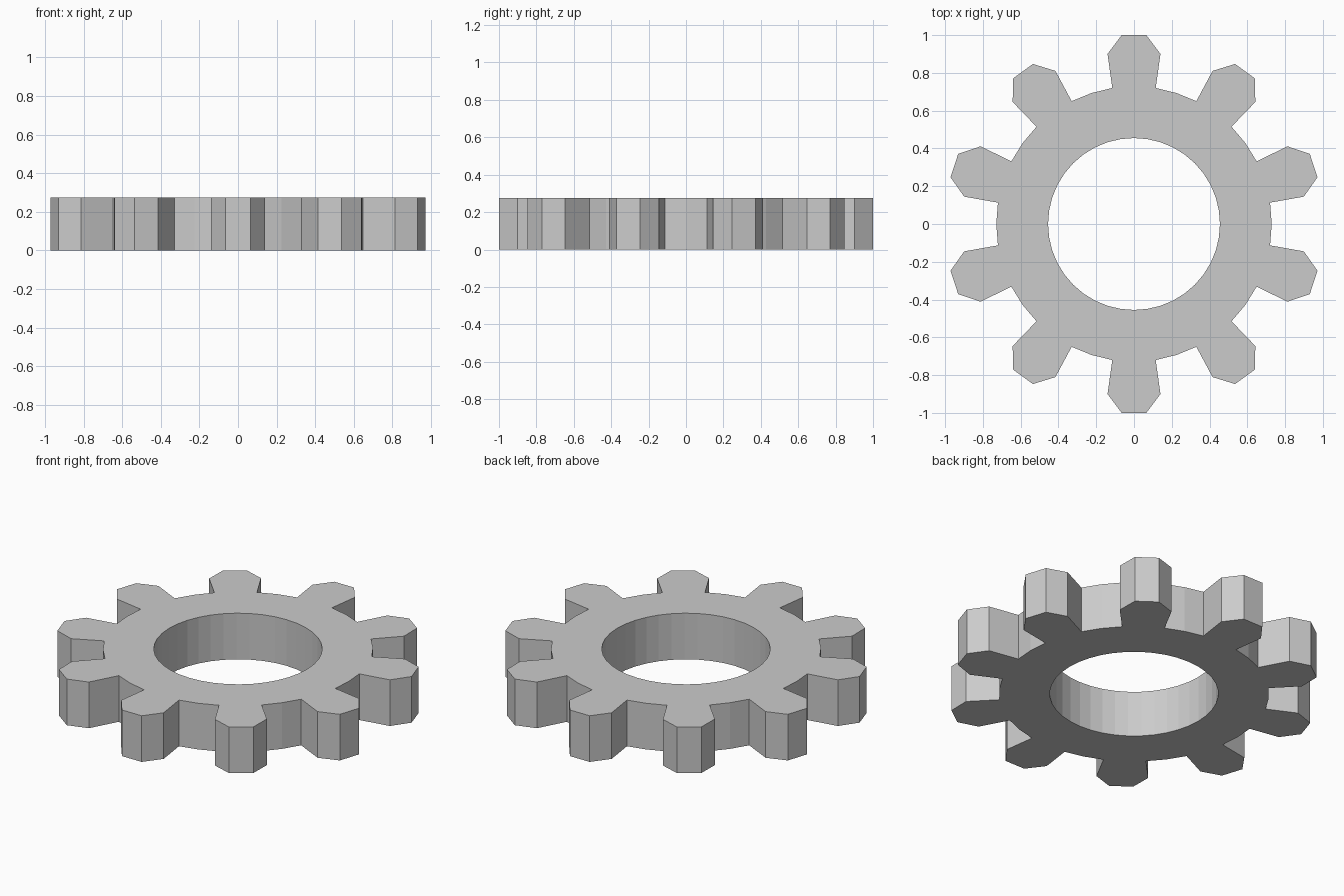
import bpy, bmesh
from math import sin, cos, radians
from mathutils import Vector

if "Cube" in bpy.data.objects:
    bpy.data.objects.remove(bpy.data.objects["Cube"])

TEETH = 10
STEP = 360 / TEETH
HEIGHT = 0.275
BORE_R = 0.455
ROOT_R = 0.729
# half outline of one tooth pointing along +y
TOOTH = [(0.115, 0.72), (0.14, 0.90), (0.065, 1.0)]


def polar(r, deg):
    """Point at an angle measured clockwise from +y."""
    return Vector((r * sin(radians(deg)), r * cos(radians(deg)), 0))


def turned(x, y, deg):
    a = radians(deg)
    return Vector((x * cos(a) + y * sin(a), y * cos(a) - x * sin(a), 0))


bm = bmesh.new()


def face(points):
    bm.faces.new([bm.verts.new(p) for p in reversed(points)])


# flat gear profile, one sector per tooth
for i in range(TEETH):
    a = i * STEP
    right = [turned(x, y, a) for x, y in TOOTH]
    left = [turned(-x, y, a) for x, y in TOOTH]
    next_left = turned(-TOOTH[0][0], TOOTH[0][1], a + STEP)
    bore = [polar(BORE_R, a + STEP / 4 * k) for k in range(-1, 4)]
    root_mid = polar(ROOT_R, a + STEP / 2)
    face(right + left[::-1])                                   # tooth
    face([bore[2], bore[1], bore[0], left[0], right[0]])       # rim under tooth
    face([bore[3], bore[2], right[0], root_mid])               # rim in the gap
    face([bore[4], bore[3], root_mid, next_left])

bmesh.ops.remove_doubles(bm, verts=bm.verts[:], dist=1e-4)

# thickness
ext = bmesh.ops.extrude_face_region(bm, geom=bm.faces[:], use_keep_orig=True)
top = [g for g in ext["geom"] if isinstance(g, bmesh.types.BMVert)]
bmesh.ops.translate(bm, verts=top, vec=(0, 0, HEIGHT))
bmesh.ops.recalc_face_normals(bm, faces=bm.faces[:])

mesh = bpy.data.meshes.new("gear_wheel")
bm.to_mesh(mesh)
bm.free()
gear = bpy.data.objects.new("gear_wheel", mesh)
bpy.context.collection.objects.link(gear)
